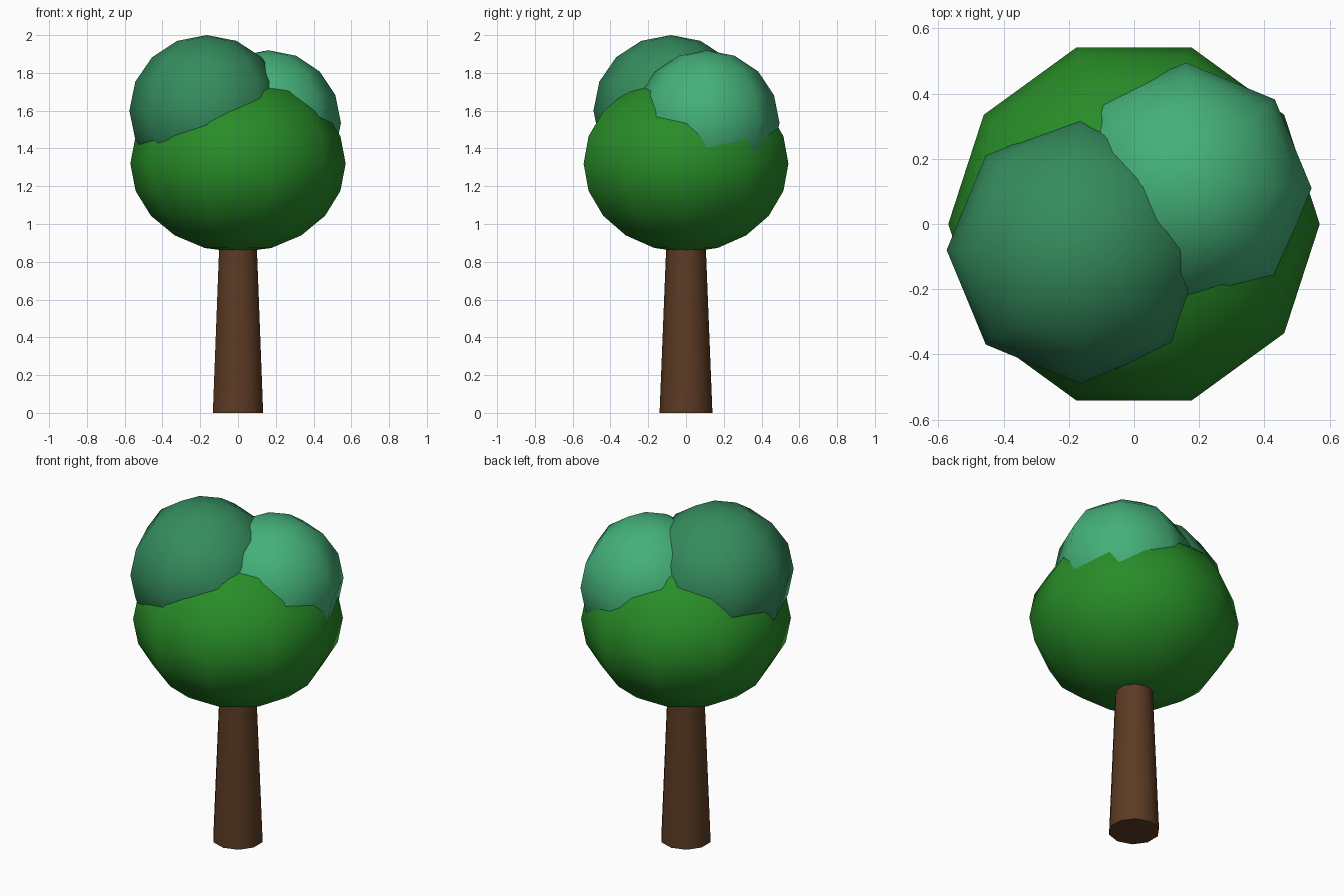
import bpy
import math

if "Cube" in bpy.data.objects:
    bpy.data.objects.remove(bpy.data.objects["Cube"])


def paint(obj, name, rgb):
    """Give obj a plain colour from 0-255 sRGB values."""
    mat = bpy.data.materials.new(name)
    mat.diffuse_color = [(c / 255) ** 2.2 for c in rgb] + [1.0]
    mat.use_nodes = True
    mat.node_tree.nodes["Principled BSDF"].inputs["Base Color"].default_value = mat.diffuse_color
    obj.data.materials.append(mat)


def leaf_ball(name, sides, centre, radius, height, rgb):
    """Low-poly smooth ball with a vertex column on the x axis."""
    bpy.ops.mesh.primitive_uv_sphere_add(
        segments=sides, ring_count=sides, radius=1,
        location=centre, rotation=(0, 0, math.pi / 2))
    obj = bpy.context.object
    obj.name = name
    obj.scale = (radius, radius, height)
    bpy.ops.object.shade_smooth()
    paint(obj, name + "_green", rgb)


# Tapered ten-sided trunk, running up into the foliage
bpy.ops.mesh.primitive_cone_add(vertices=10, radius1=0.14, radius2=0.1,
                                depth=1.0, location=(0, 0, 0.5))
trunk = bpy.context.object
trunk.name = "trunk"
bpy.ops.object.shade_smooth_by_angle(angle=math.radians(40))
paint(trunk, "bark_brown", (92, 61, 40))

# Three overlapping foliage balls
leaf_ball("lower_foliage", 10, (0, 0, 1.32), 0.57, 0.47, (44, 139, 44))
leaf_ball("left_foliage", 8, (-0.165, -0.08, 1.6), 0.41, 0.4, (56, 139, 94))
leaf_ball("right_foliage", 8, (0.16, 0.11, 1.535), 0.385, 0.385, (70, 175, 120))
